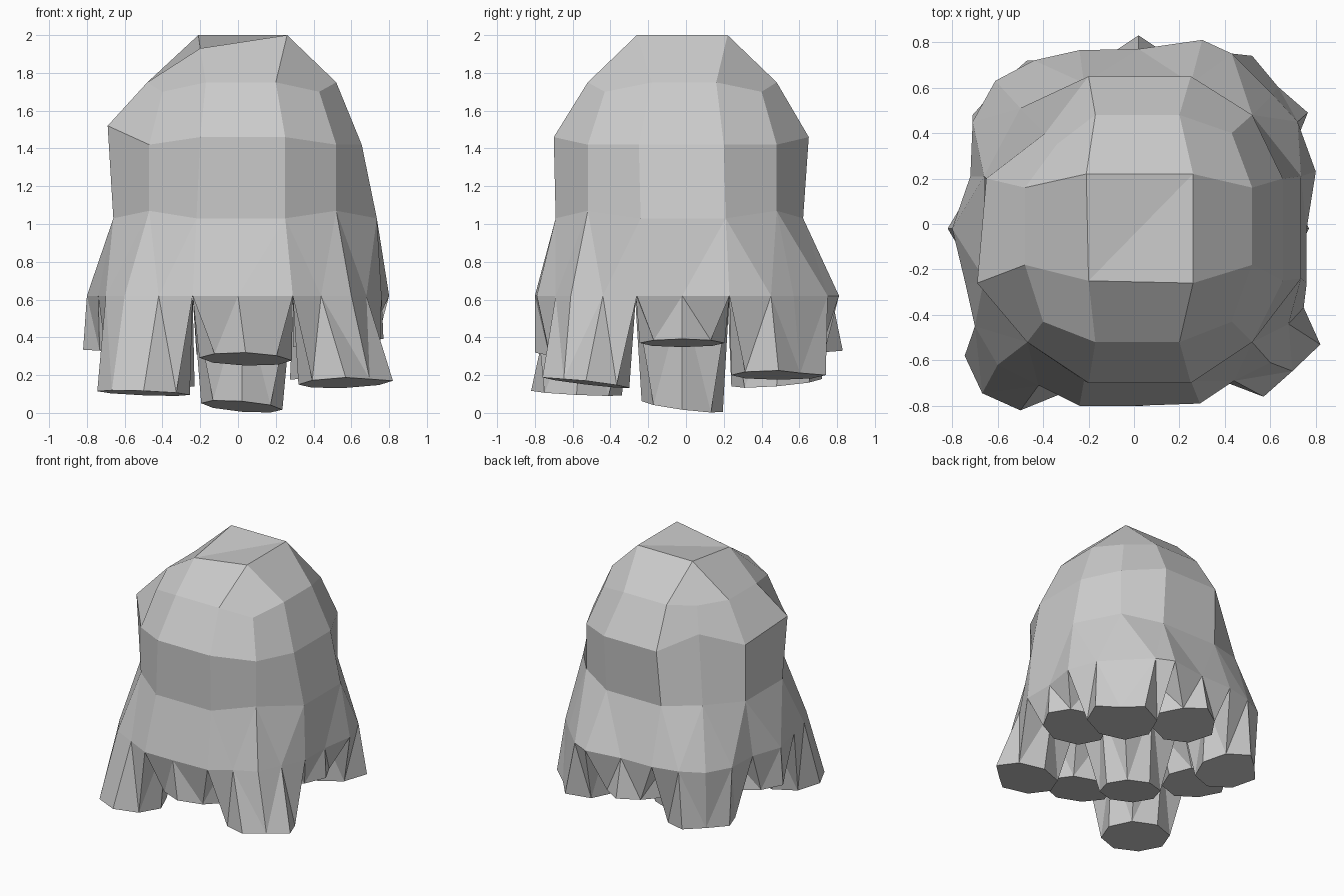
import bpy, bmesh
from math import cos, sin, pi

if "Cube" in bpy.data.objects:
    bpy.data.objects.remove(bpy.data.objects["Cube"])

bm = bmesh.new()


def ring(z, f, b, l, r, cols, rows, cx, cy, cz):
    """12 points: corner plus two points per side, counter-clockwise from front left."""
    p = [(cx[0], cy[0], cz), (cols[0], f, z), (cols[1], f, z),
         (cx[1], cy[0], cz), (r, rows[0], z), (r, rows[1], z),
         (cx[1], cy[1], cz), (cols[1], b, z), (cols[0], b, z),
         (cx[0], cy[1], cz), (l, rows[1], z), (l, rows[0], z)]
    return [bm.verts.new(v) for v in p]


# Domed body rings
crown = ring(1.75, -0.52, 0.48, -0.48, 0.52, (-0.17, 0.20), (-0.18, 0.16),
             (-0.40, 0.43), (-0.43, 0.40), 1.70)
brow = ring(1.46, -0.70, 0.65, -0.65, 0.655, (-0.20, 0.25), (-0.25, 0.20),
            (-0.47, 0.52), (-0.52, 0.48), 1.42)
waist = ring(1.03, -0.69, 0.62, -0.66, 0.735, (-0.22, 0.25), (-0.24, 0.21),
             (-0.47, 0.52), (-0.52, 0.48), 1.07)
brow[11].co = (-0.69, -0.26, 1.52)
for v in (brow[4], brow[5]):
    v.co.z = 1.42
# Dented back left corner
crown[9].co = (-0.34, 0.35, 1.74)
brow[9].co = (-0.39, 0.40, 1.55)
waist[9].co = (-0.50, 0.51, 1.07)

# Cap: four top points inside the crown ring
top = [bm.verts.new(p) for p in
       [(-0.20, -0.25, 1.93), (0.26, -0.26, 2), (0.26, 0.22, 2), (-0.21, 0.22, 2)]]
bm.faces.new((top[0], top[1], top[2]))
bm.faces.new((top[0], top[2], top[3]))
for k in range(4):
    c = 3 * k
    bm.faces.new((crown[c], crown[c + 1], top[k], crown[c - 1]))
    bm.faces.new((crown[c + 1], crown[c + 2], top[(k + 1) % 4], top[k]))
for a, b in ((crown, brow), (brow, waist)):
    for i in range(12):
        j = (i + 1) % 12
        bm.faces.new((a[i], b[i], b[j], a[j]))

# Flared hem: 24 points mapped on the border of a 7 x 7 grid
hem_xy = [(-0.60, -0.62), (-0.42, -0.71), (-0.24, -0.80), (0, -0.80), (0.29, -0.79),
          (0.44, -0.69), (0.60, -0.61), (0.68, -0.44), (0.76, -0.26), (0.76, -0.02),
          (0.80, 0.23), (0.72, 0.45), (0.61, 0.57), (0.43, 0.75), (0.30, 0.81),
          (0.02, 0.77), (-0.24, 0.765), (-0.44, 0.72), (-0.61, 0.63), (-0.71, 0.45),
          (-0.72, 0.21), (-0.80, -0.02), (-0.74, -0.27), (-0.70, -0.45)]
hem = [bm.verts.new((x, y, 0.62)) for x, y in hem_xy]
border = ([(i, 0) for i in range(6)] + [(6, i) for i in range(6)]
          + [(i, 6) for i in range(6, 0, -1)] + [(0, i) for i in range(6, 0, -1)])
grid = dict(zip(border, hem))
for i in range(12):
    u0, u1 = waist[i], waist[(i + 1) % 12]
    l0, m, l1 = hem[2 * i], hem[2 * i + 1], hem[(2 * i + 2) % 24]
    for t in ((u0, l0, m), (u0, m, u1), (u1, m, l1)):
        bm.faces.new(t)

# Underside grid lines that divide the legs
for a, x in ((2, -0.24), (4, 0.29)):
    for b, y in ((2, -0.27), (4, 0.23)):
        grid[a, b] = bm.verts.new((x, y, 0.62))
for a in (2, 4):
    for b in (1, 3, 5):
        for p, q, r in (((a, b), (a, b - 1), (a, b + 1)), ((b, a), (b - 1, a), (b + 1, a))):
            grid[p] = bm.verts.new((grid[q].co + grid[r].co) / 2)

# Nine eight-sided legs: cell -> centre x, y, radii, foot height, tilt x, tilt y,
# and how far the outward diagonal foot corners reach
legs = {(0, 0): (-0.50, -0.58, 0.245, 0.24, 0.105, -0.04, -0.05, 0.97),
        (1, 0): (0.04, -0.57, 0.245, 0.23, 0.285, -0.03, -0.15, 0.95),
        (2, 0): (0.57, -0.53, 0.25, 0.23, 0.16, 0.04, -0.12, 0.72),
        (0, 1): (-0.58, -0.02, 0.24, 0.23, 0.32, -0.06, 0, 0.9),
        (1, 1): (0.02, -0.02, 0.215, 0.215, 0.034, -0.08, -0.13, 1),
        (2, 1): (0.53, -0.02, 0.24, 0.225, 0.37, 0.09, 0, 0.95),
        (0, 2): (-0.47, 0.48, 0.24, 0.24, 0.16, -0.08, 0.08, 0.75),
        (1, 2): (0.02, 0.59, 0.24, 0.24, 0.31, 0, 0.08, 0.85),
        (2, 2): (0.52, 0.49, 0.245, 0.25, 0.20, 0.10, 0, 0.65)}
around = [(0, 0), (1, 0), (2, 0), (2, 1), (2, 2), (1, 2), (0, 2), (0, 1)]
for (i, j), (cx, cy, rx, ry, z, tx, ty, reach) in legs.items():
    upper = [grid[2 * i + a, 2 * j + b] for a, b in around]
    foot = []
    for k in range(8):
        t = (k + 5) * pi / 4
        outward = cos(t) * (i - 1) + sin(t) * (j - 1) > 0.2
        s = reach if k % 2 == 0 and outward else 1
        dx, dy = s * rx * cos(t), s * ry * sin(t)
        foot.append(bm.verts.new((cx + dx, cy + dy, z + tx * dx + ty * dy)))
    for k in range(1, 8, 2):  # folds fan out from each mid-side point
        m = upper[k]
        n = (k + 1) % 8
        for t in ((m, upper[k - 1], foot[k - 1]), (m, foot[k - 1], foot[k]),
                  (m, foot[k], foot[n]), (m, foot[n], upper[n])):
            bm.faces.new(t)
    bm.faces.new(foot[::-1])

bmesh.ops.recalc_face_normals(bm, faces=bm.faces)
mesh = bpy.data.meshes.new("draped_body")
bm.to_mesh(mesh)
bm.free()
bpy.context.collection.objects.link(bpy.data.objects.new("draped_body", mesh))
